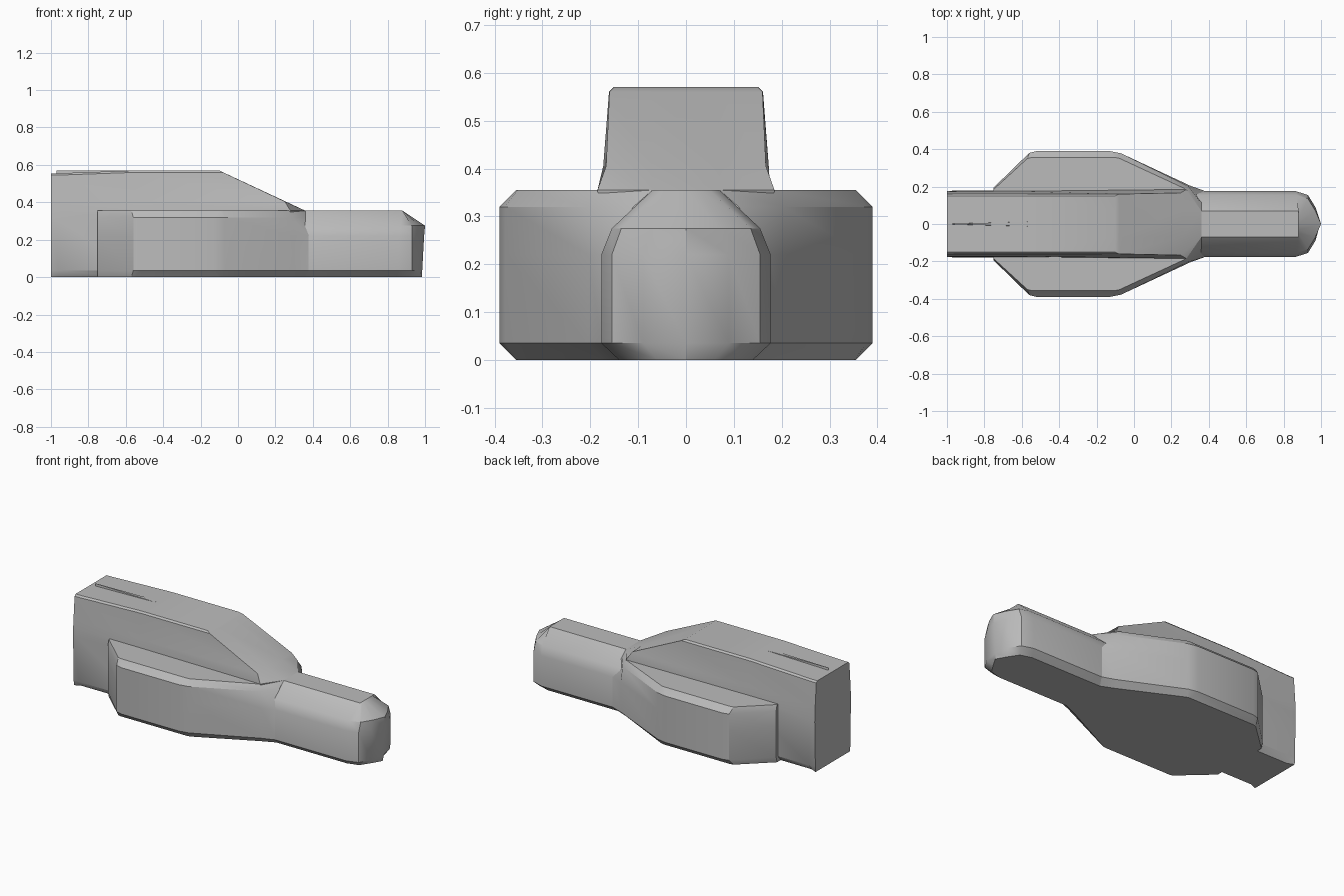
import bpy
import bmesh
from math import radians

cube = bpy.data.objects.get("Cube")
if cube:
    bpy.data.objects.remove(cube, do_unlink=True)

grey = bpy.data.materials.new("plain_grey")
grey.use_nodes = True
colour = (0.5, 0.5, 0.5, 1)
grey.diffuse_color = colour
grey.node_tree.nodes["Principled BSDF"].inputs["Base Color"].default_value = colour


def loft(name, levels, tweak=None):
    """Join half outlines, mirrored across y, stacked from bottom to top."""
    bm = bmesh.new()
    rings = []
    for z, half in levels:
        outline = half + [(x, -y) for x, y in reversed(half)]
        rings.append([bm.verts.new((x, y, z)) for x, y in outline])
    count = len(rings[0])
    for low, high in zip(rings, rings[1:]):
        for i in range(count):
            j = (i + 1) % count
            bm.faces.new((low[i], low[j], high[j], high[i]))
    bm.faces.new(rings[0])
    bm.faces.new(rings[-1])
    if tweak:
        for v in bm.verts:
            tweak(v.co)
    bmesh.ops.remove_doubles(bm, verts=bm.verts, dist=0.0005)
    bmesh.ops.recalc_face_normals(bm, faces=bm.faces)
    mesh = bpy.data.meshes.new(name)
    bm.to_mesh(mesh)
    bm.free()
    mesh.materials.append(grey)
    obj = bpy.data.objects.new(name, mesh)
    bpy.context.collection.objects.link(obj)
    bpy.ops.object.select_all(action='DESELECT')
    bpy.context.view_layer.objects.active = obj
    obj.select_set(True)
    bpy.ops.object.shade_smooth_by_angle(angle=radians(30))
    return obj


# Rounded nose, with a chamfered top and foot
side = [(0.3, 0.177), (0.86, 0.177), (0.93, 0.155), (0.97, 0.09)]
loft("nose", [
    (0, [(0.3, 0.14), (0.84, 0.14), (0.91, 0.12), (0.95, 0.06), (0.985, 0)]),
    (0.035, side + [(0.985, 0)]),
    (0.22, side + [(0.995, 0)]),
    (0.275, [(0.3, 0.155), (0.87, 0.155), (0.93, 0.135), (0.97, 0.07), (1, 0)]),
    (0.355, [(0.3, 0.07), (0.88, 0.07), (0.88, 0.05), (0.88, 0.03), (0.88, 0)]),
])

# Wide side pods, running through the body and tapering into the nose
wide = [(-0.75, 0.195), (-0.56, 0.38), (-0.52, 0.39), (-0.13, 0.39), (-0.07, 0.378)]
inner = [(-0.75, 0.185), (-0.57, 0.35), (-0.55, 0.355), (-0.1, 0.355), (-0.08, 0.352)]
loft("side_pods", [
    (0, inner + [(0.28, 0.175), (0.36, 0.14)]),
    (0.035, wide + [(0.3, 0.205), (0.38, 0.176)]),
    (0.22, wide + [(0.3, 0.205), (0.38, 0.176)]),
    (0.32, wide + [(0.29, 0.203), (0.36, 0.11)]),
    (0.355, inner + [(0.27, 0.19), (0.36, 0.07)]),
])


# Tall central body, with a sloping front and a roof dropping a little at the rear
def drop_roof(co):
    if co.z > 0.5 and co.x < -0.9:
        co.z -= 0.015


loft("central_body", [
    (0, [(-1, 0.168), (-0.96, 0.15), (-0.55, 0.15), (0.25, 0.14), (0.35, 0.07)]),
    (0.035, [(-1, 0.17), (-0.96, 0.178), (-0.55, 0.178), (0.25, 0.17), (0.35, 0.07)]),
    (0.31, [(-1, 0.176), (-0.97, 0.178), (-0.55, 0.178), (0.28, 0.18), (0.36, 0.07)]),
    (0.355, [(-1, 0.175), (-0.97, 0.176), (-0.55, 0.176), (0.28, 0.185), (0.36, 0.07)]),
    (0.405, [(-1, 0.172), (-0.97, 0.173), (-0.55, 0.173), (0.25, 0.167), (0.253, 0.07)]),
    (0.56, [(-1, 0.161), (-0.97, 0.161), (-0.55, 0.161), (-0.08, 0.16), (-0.079, 0.07)]),
    (0.57, [(-1, 0.151), (-0.97, 0.151), (-0.55, 0.151), (-0.1, 0.151), (-0.1, 0.07)]),
], drop_roof)

# Slim tapering ridge along the rear of the roof
loft("roof_ridge", [
    (0.55, [(-0.97, 0.002), (-0.57, 0.014), (-0.55, 0.004)]),
    (0.57, [(-0.97, 0.001), (-0.57, 0.012), (-0.55, 0.003)]),
])
